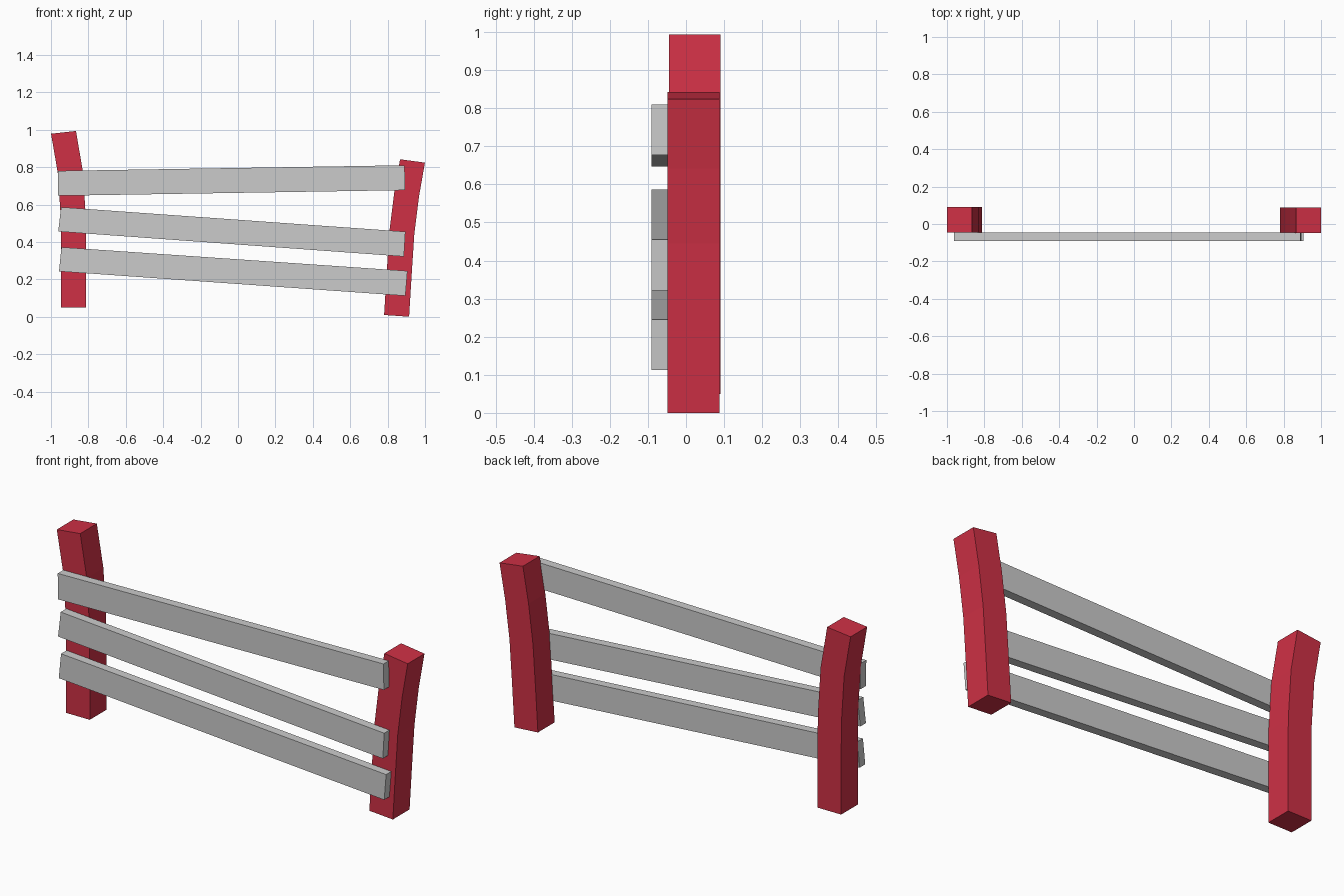
import bpy, bmesh
from mathutils import Vector

if "Cube" in bpy.data.objects:
    bpy.data.objects.remove(bpy.data.objects["Cube"])

red = bpy.data.materials.new("red_paint")
red.diffuse_color = (0.62, 0.03, 0.06, 1)
red.use_nodes = True
red.node_tree.nodes["Principled BSDF"].inputs["Base Color"].default_value = red.diffuse_color


def loft(name, rings, mat=None):
    """Bridge a series of four-cornered rings and cap both ends."""
    bm = bmesh.new()
    loops = [[bm.verts.new(p) for p in ring] for ring in rings]
    for a, b in zip(loops, loops[1:]):
        for i in range(4):
            j = (i + 1) % 4
            bm.faces.new((a[i], a[j], b[j], b[i]))
    bm.faces.new(loops[0])
    bm.faces.new(loops[-1])
    bmesh.ops.recalc_face_normals(bm, faces=bm.faces)
    mesh = bpy.data.meshes.new(name)
    bm.to_mesh(mesh)
    bm.free()
    if mat:
        mesh.materials.append(mat)
    obj = bpy.data.objects.new(name, mesh)
    bpy.context.collection.objects.link(obj)
    return obj


def post(name, path, y0, y1, tilts, half=0.067):
    """Square post swept along a bent (x, z) centre line; tilt = dz/dx of each ring."""
    rings = []
    for (x, z), t in zip(path, tilts):
        d = Vector((1, t)).normalized() * half
        rings.append([(x - d.x, y0, z - d.y), (x + d.x, y0, z + d.y),
                      (x + d.x, y1, z + d.y), (x - d.x, y1, z - d.y)])
    return loft(name, rings, red)


def rail(name, left_top, left_bottom, right_top, right_bottom, y0=-0.09, y1=-0.045):
    """Flat plank given by its front corners in (x, z)."""
    rings = []
    for (xt, zt), (xb, zb) in ((left_top, left_bottom), (right_top, right_bottom)):
        rings.append([(xt, y0, zt), (xt, y1, zt), (xb, y1, zb), (xb, y0, zb)])
    return loft(name, rings)


# Bent posts
post("left_post",
     [(-0.879, 0.05), (-0.879, 0.285), (-0.88, 0.52), (-0.896, 0.77), (-0.933, 0.986)],
     -0.045, 0.09, [0, 0, 0.03, 0.09, 0.11])
post("right_post",
     [(0.848, 0.005), (0.861, 0.22), (0.876, 0.45), (0.901, 0.65), (0.933, 0.833)],
     -0.048, 0.088, [-0.07, -0.07, -0.08, -0.12, -0.135])

# Crooked rails
rail("top_rail", (-0.963, 0.78), (-0.961, 0.647), (0.891, 0.81), (0.893, 0.677))
rail("middle_rail", (-0.946, 0.586), (-0.961, 0.456), (0.895, 0.455), (0.887, 0.322))
rail("bottom_rail", (-0.944, 0.372), (-0.957, 0.243), (0.906, 0.245), (0.895, 0.112))
